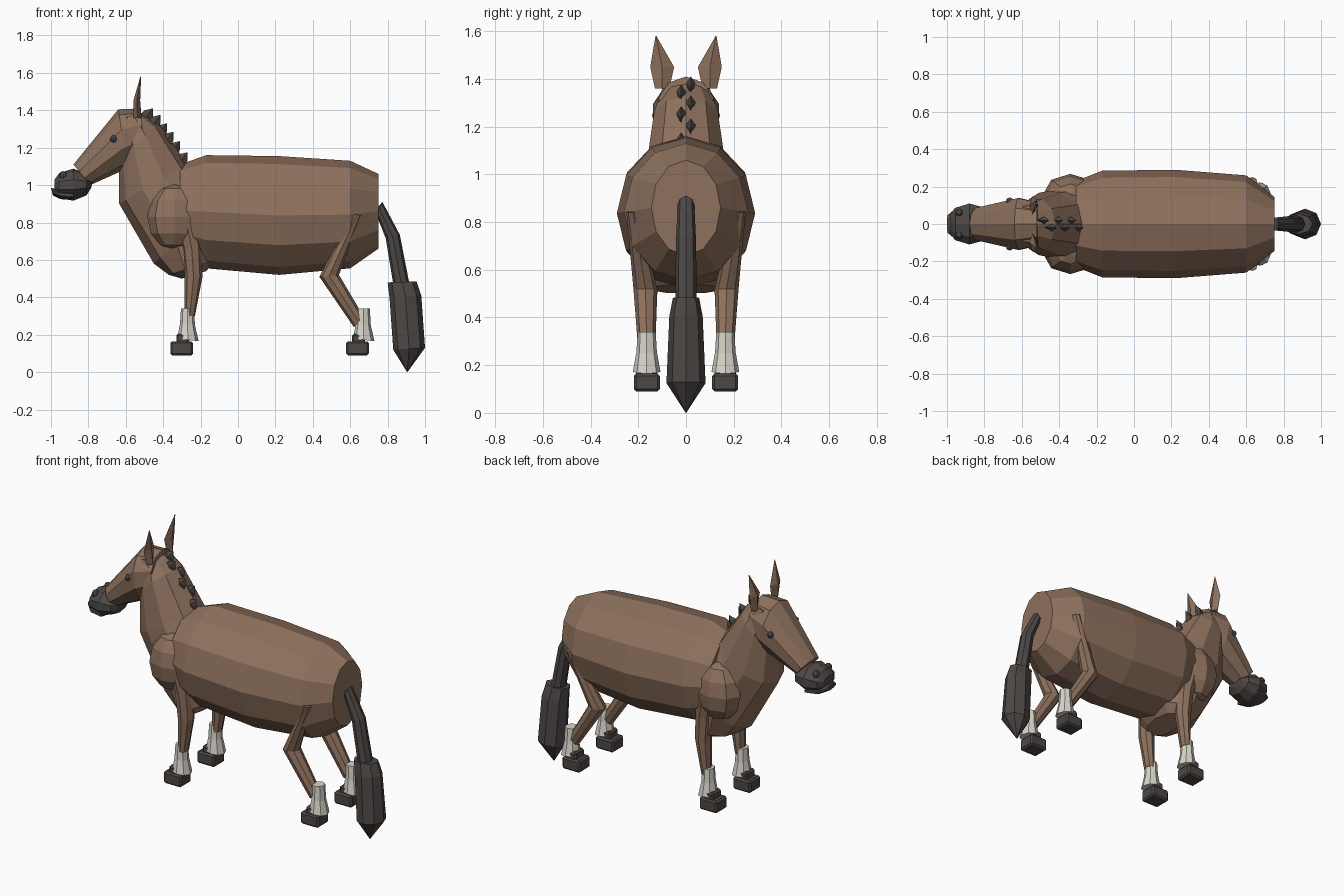
import bpy, bmesh
from math import sin, cos, pi
from mathutils import Vector, Matrix


def material(name, rgb):
    m = bpy.data.materials.new(name)
    m.diffuse_color = (*rgb, 1)
    return m


BROWN = material("brown_coat", (0.27, 0.165, 0.11))
DARK = material("dark_hair", (0.075, 0.065, 0.06))
WHITE = material("white_sock", (0.68, 0.66, 0.59))
EYE = material("eye_grey", (0.06, 0.065, 0.075))


def finish(name, bm, mat, mirror):
    bmesh.ops.recalc_face_normals(bm, faces=bm.faces)
    me = bpy.data.meshes.new(name)
    bm.to_mesh(me)
    bm.free()
    me.materials.append(mat)
    ob = bpy.data.objects.new(name, me)
    bpy.context.collection.objects.link(ob)
    if mirror:
        mod = ob.modifiers.new("mirror", 'MIRROR')
        mod.use_axis = (False, True, False)
        mod.use_mirror_merge = False
    return ob


def loft(name, rings, n, mat, mirror=False, turn=0.0):
    """Each ring: two opposite silhouette points (x0,z0,x1,z1), centre y, half width in y."""
    bm = bmesh.new()
    loops = []
    for x0, z0, x1, z1, yc, ry in rings:
        a, b = Vector((x0, yc, z0)), Vector((x1, yc, z1))
        mid, half = (a + b) / 2, (a - b) / 2
        loops.append([bm.verts.new(mid + half * cos(turn + 2 * pi * i / n)
                                   + Vector((0, ry * sin(turn + 2 * pi * i / n), 0)))
                      for i in range(n)])
    for p, q in zip(loops, loops[1:]):
        for i in range(n):
            j = (i + 1) % n
            bm.faces.new((p[i], p[j], q[j], q[i]))
    bm.faces.new(loops[0])
    bm.faces.new(loops[-1])
    return finish(name, bm, mat, mirror)


def ball(name, centre, radii, mat, u=8, v=6, mirror=True):
    bm = bmesh.new()
    mtx = Matrix.Translation(centre) @ Matrix.Diagonal((*radii, 1))
    bmesh.ops.create_uvsphere(bm, u_segments=u, v_segments=v, radius=1, matrix=mtx)
    return finish(name, bm, mat, mirror)


def block(name, lo, hi, mat, bevel):
    bm = bmesh.new()
    lo, hi = Vector(lo), Vector(hi)
    mtx = Matrix.Translation((lo + hi) / 2) @ Matrix.Diagonal((*(hi - lo), 1))
    bmesh.ops.create_cube(bm, size=1, matrix=mtx)
    bmesh.ops.bevel(bm, geom=bm.edges[:], offset=bevel, segments=1, affect='EDGES')
    return finish(name, bm, mat, True)


# Barrel-shaped body
loft("body", [(-0.31, 1.11, -0.31, 0.62, 0, 0.23), (-0.17, 1.16, -0.17, 0.555, 0, 0.285),
              (0.22, 1.155, 0.22, 0.52, 0, 0.29), (0.6, 1.13, 0.6, 0.555, 0, 0.26),
              (0.75, 1.06, 0.75, 0.66, 0, 0.145)], 12, BROWN)

# Neck flowing down into the chest
loft("neck_and_chest", [(-0.63, 1.36, -0.52, 1.38, 0, 0.10), (-0.635, 1.15, -0.42, 1.325, 0, 0.14),
                        (-0.635, 0.90, -0.27, 1.11, 0, 0.175), (-0.45, 0.58, -0.1, 0.92, 0, 0.21),
                        (-0.37, 0.52, -0.12, 0.60, 0, 0.195), (-0.30, 0.50, -0.17, 0.54, 0, 0.15)],
     10, BROWN)

# Head
loft("head", [(-0.52, 1.41, -0.50, 1.16, 0, 0.12), (-0.64, 1.405, -0.59, 1.09, 0, 0.145),
              (-0.88, 1.11, -0.79, 1.00, 0, 0.09)], 10, BROWN)

# Muzzle, lip, nostrils
loft("muzzle", [(-0.98, 1.03, -0.98, 0.975, 0, 0.055), (-0.955, 1.065, -0.96, 0.93, 0, 0.09),
                (-0.88, 1.088, -0.88, 0.917, 0, 0.115), (-0.81, 1.06, -0.81, 0.945, 0, 0.095),
                (-0.775, 1.03, -0.785, 0.985, 0, 0.05)], 10, DARK)
loft("lower_lip", [(-1.0, 0.985, -0.99, 0.945, 0, 0.05), (-0.95, 0.975, -0.95, 0.925, 0, 0.09),
                   (-0.88, 0.97, -0.88, 0.92, 0, 0.10)], 10, DARK)
ball("nostrils", (-0.935, 0.06, 1.05), (0.022, 0.02, 0.025), DARK)

# Eyes and ears
ball("eyes", (-0.665, 0.122, 1.247), (0.02, 0.02, 0.02), EYE)
loft("ears", [(-0.56, 1.36, -0.515, 1.36, 0.10, 0.03), (-0.56, 1.45, -0.523, 1.45, 0.10, 0.05),
              (-0.522, 1.58, -0.518, 1.58, 0.126, 0.002)], 4, BROWN, True)

# Mane spikes, alternating left and right down the neck
tips = [(-0.455, 1.41), (-0.415, 1.375), (-0.38, 1.33), (-0.345, 1.285), (-0.31, 1.235), (-0.27, 1.175)]
for k, (x, z) in enumerate(tips):
    y = 0.02 if k % 2 == 0 else -0.02
    loft("mane_spike", [(x - 0.07, z - 0.035, x - 0.015, z - 0.08, y, 0.01),
                        (x - 0.045, z - 0.01, x, z - 0.045, y, 0.02),
                        (x - 0.001, z, x, z - 0.001, y, 0.001)], 4, DARK)

# Shoulders and legs
ball("shoulders", (-0.34, 0.16, 0.83), (0.145, 0.108, 0.175), BROWN)
loft("front_legs", [(-0.35, 0.80, -0.20, 0.80, 0.175, 0.065), (-0.30, 0.66, -0.195, 0.66, 0.17, 0.055),
                    (-0.285, 0.51, -0.19, 0.51, 0.168, 0.048), (-0.285, 0.30, -0.23, 0.30, 0.165, 0.036)],
     8, BROWN, True)
loft("hind_legs", [(0.61, 0.845, 0.66, 0.84, 0.222, 0.028), (0.435, 0.51, 0.54, 0.52, 0.17, 0.05),
                   (0.62, 0.24, 0.67, 0.30, 0.165, 0.036)], 8, BROWN, True)

# Socks and hooves, same shape front and hind
for label, d in (("front", 0), ("hind", 0.94)):
    loft(label + "_socks", [(d - 0.305, 0.34, d - 0.235, 0.34, 0.165, 0.038),
                            (d - 0.31, 0.26, d - 0.23, 0.25, 0.165, 0.043),
                            (d - 0.325, 0.18, d - 0.21, 0.165, 0.165, 0.058)], 8, WHITE, True)
    block(label + "_hooves", (d - 0.362, 0.11, 0.09), (d - 0.24, 0.218, 0.165), DARK, 0.01)
    block(label + "_hoof_tops", (d - 0.33, 0.12, 0.14), (d - 0.26, 0.21, 0.205), DARK, 0.01)

# Tail stem and hair tuft
loft("tail_stem", [(0.73, 0.90, 0.73, 0.85, 0, 0.03), (0.745, 0.83, 0.772, 0.91, 0, 0.035),
                   (0.79, 0.715, 0.865, 0.735, 0, 0.042), (0.83, 0.47, 0.915, 0.48, 0, 0.045)], 8, DARK)
loft("tail_hair", [(0.80, 0.48, 0.955, 0.485, 0, 0.055), (0.81, 0.40, 0.98, 0.41, 0, 0.07),
                   (0.83, 0.12, 1.0, 0.13, 0, 0.082), (0.904, 0.0, 0.906, 0.0, 0, 0.001)], 8, DARK)
